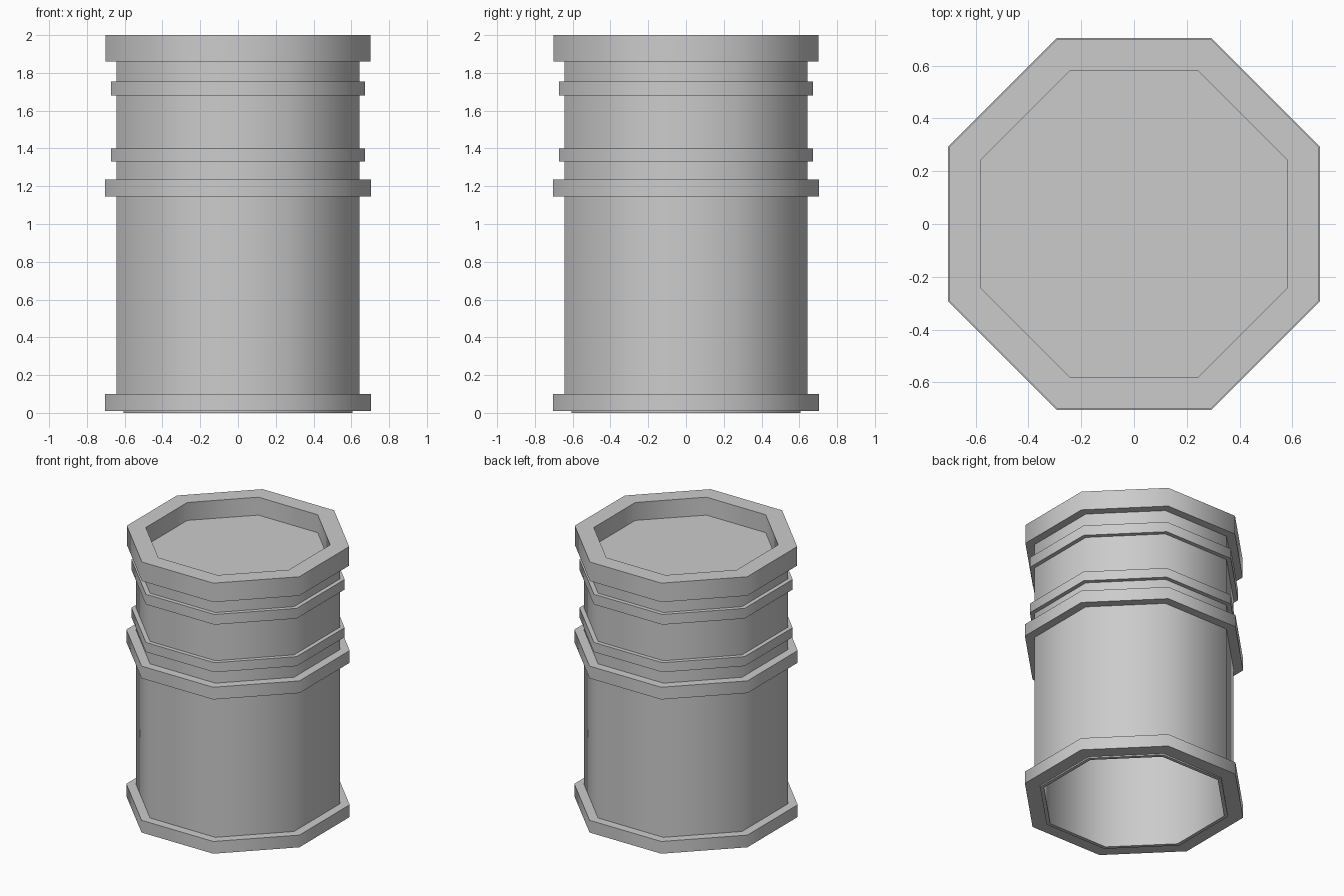
import bpy
import math

cube = bpy.data.objects.get("Cube")
if cube:
    bpy.data.objects.remove(cube)

# One grey for the whole barrel
GREY = (0.6, 0.6, 0.6, 1.0)
grey = bpy.data.materials.new("grey_metal")
grey.use_nodes = True
grey.diffuse_color = GREY
grey.node_tree.nodes["Principled BSDF"].inputs["Base Color"].default_value = GREY

SIDES = 8
BODY, BAND, HOOP, BORE = 0.643, 0.705, 0.673, 0.582


def lathe(name, profile, closed=True):
    """Turn (flat radius, z) points into an octagonal part; radius 0 closes with a cap."""
    verts, faces, rings = [], [], []
    for radius, z in profile:
        corner = radius / math.cos(math.pi / SIDES)
        rings.append(len(verts))
        for i in range(SIDES):
            a = math.tau * (i + 0.5) / SIDES
            verts.append((corner * math.cos(a), corner * math.sin(a), z))
    pairs = list(zip(rings, rings[1:]))
    if closed:
        pairs.append((rings[-1], rings[0]))
    else:
        faces.append([rings[0] + i for i in reversed(range(SIDES))])
        faces.append([rings[-1] + i for i in range(SIDES)])
    for lo, hi in pairs:
        for i in range(SIDES):
            j = (i + 1) % SIDES
            faces.append([lo + i, lo + j, hi + j, hi + i])
    mesh = bpy.data.meshes.new(name)
    mesh.from_pydata(verts, [], faces)
    mesh.materials.append(grey)
    obj = bpy.data.objects.new(name, mesh)
    bpy.context.collection.objects.link(obj)
    # Smooth around the octagon, sharp at the rims
    bpy.ops.object.select_all(action="DESELECT")
    obj.select_set(True)
    bpy.context.view_layer.objects.active = obj
    bpy.ops.object.shade_smooth_by_angle(angle=math.radians(60))
    return obj


def ring(name, outer, inner, low, high):
    return lathe(name, [(outer, low), (outer, high), (inner, high), (inner, low)])


# Hollow body, open at the bottom
ring("body", BODY, BORE, 0.02, 1.9)
ring("bottom_lip", 0.607, BORE, 0.0, 0.1)

# Bands and hoops around the body
ring("bottom_band", BAND, 0.6, 0.01, 0.1)
ring("middle_band", BAND, 0.62, 1.145, 1.235)
ring("lower_hoop", HOOP, 0.62, 1.33, 1.4)
ring("upper_hoop", HOOP, 0.62, 1.68, 1.755)

# Raised rim with the sunken lid inside it
ring("top_rim", 0.702, BORE, 1.86, 2.0)
lathe("lid", [(0.6, 1.85), (0.6, 1.868)], closed=False)
